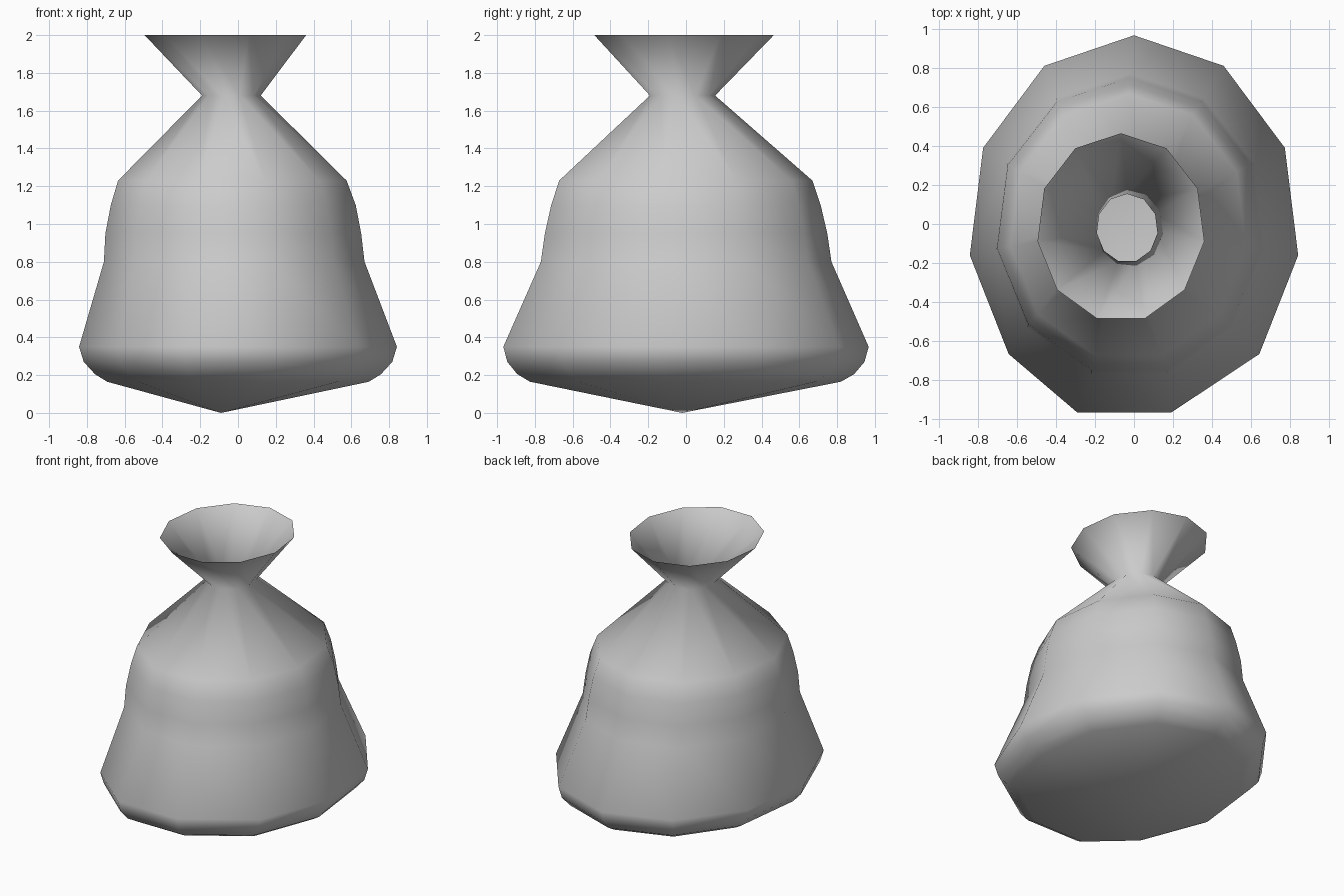
import bpy, bmesh
from math import sin, cos, tau

if "Cube" in bpy.data.objects:
    bpy.data.objects.remove(bpy.data.objects["Cube"])

SIDES = 11

# Sack profile: z, centre x, centre y, radius x, radius y
RINGS = [
    (0.165, 0.00, -0.02, 0.70, 0.84),
    (0.205, 0.00, -0.02, 0.765, 0.91),
    (0.27, 0.00, -0.02, 0.825, 0.965),
    (0.35, 0.00, -0.02, 0.85, 0.987),
    (0.80, -0.02, -0.015, 0.697, 0.785),
    (0.95, -0.025, -0.015, 0.684, 0.763),
    (1.10, -0.025, -0.015, 0.655, 0.728),
    (1.23, -0.03, -0.015, 0.611, 0.684),
    (1.68, -0.035, -0.022, 0.157, 0.176),
    (2.00, -0.067, -0.02, 0.432, 0.485),
]

bm = bmesh.new()


def ring(z, cx, cy, rx, ry):
    angles = [tau * k / SIDES for k in range(SIDES)]
    return [bm.verts.new((cx + rx * sin(a), cy + ry * cos(a), z)) for a in angles]


# Walls from the base up to the open flared mouth
loops = [ring(*r) for r in RINGS]
for low, high in zip(loops, loops[1:]):
    for k in range(SIDES):
        j = (k + 1) % SIDES
        bm.faces.new((low[k], high[k], high[j], low[j]))

# Sagging underside, coming to a point
tip = bm.verts.new((-0.09, -0.02, 0.0))
for k in range(SIDES):
    bm.faces.new((tip, loops[0][k], loops[0][(k + 1) % SIDES]))

# The front pair of base corners leans slightly to the left
for loop in loops[:4]:
    for k in (5, 6):
        loop[k].co.x -= 0.05

bmesh.ops.recalc_face_normals(bm, faces=bm.faces)
if loops[3][0].normal.y < 0 and bm.faces[:][0].normal.dot(bm.faces[:][0].calc_center_median()) < 0:
    bmesh.ops.reverse_faces(bm, faces=bm.faces[:])
for f in bm.faces:
    f.smooth = True

mesh = bpy.data.meshes.new("tied_sack")
bm.to_mesh(mesh)
bm.free()
sack = bpy.data.objects.new("tied_sack", mesh)
bpy.context.collection.objects.link(sack)
